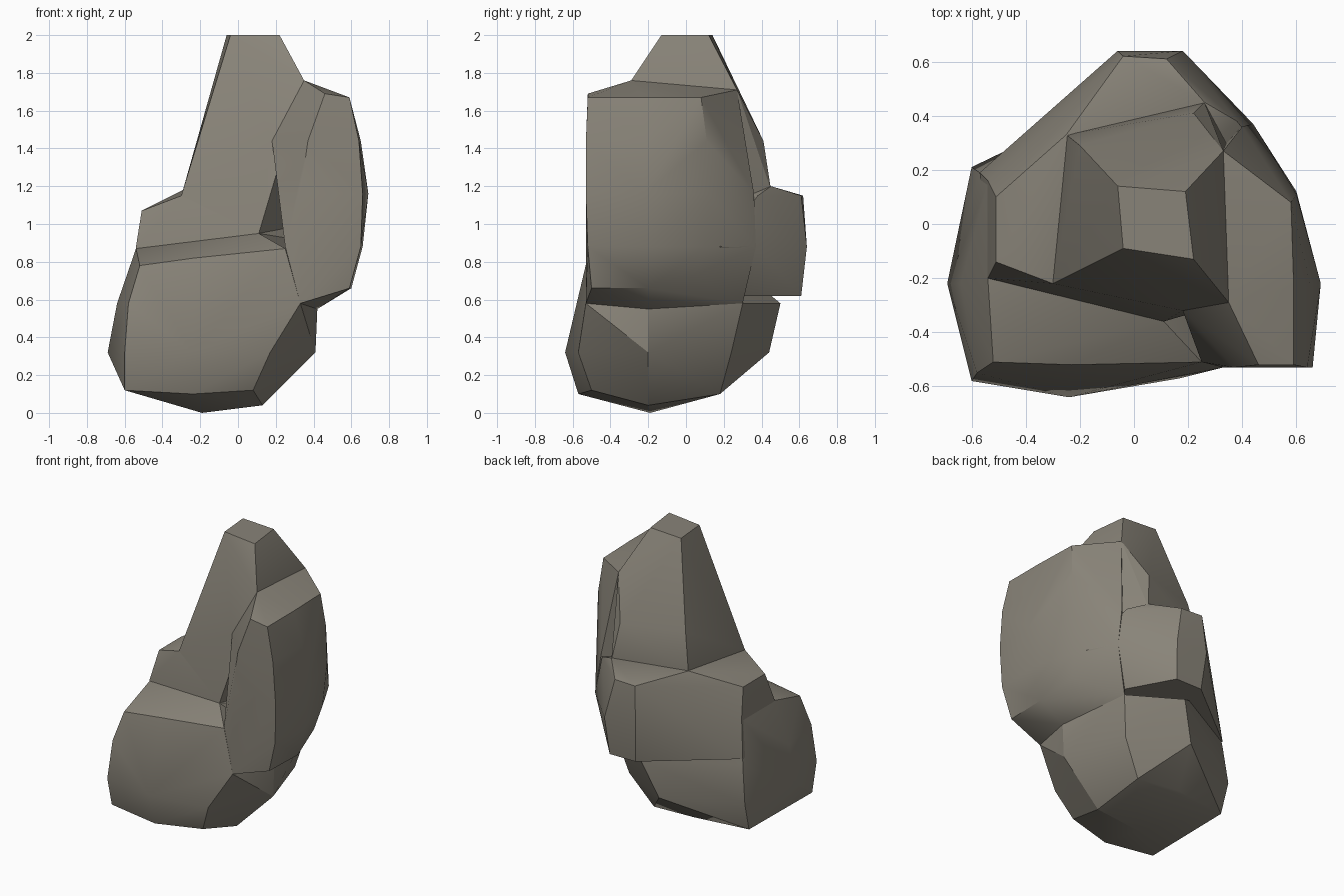
import bpy
import bmesh
import math

# Remove only the default cube
default_cube = bpy.data.objects.get("Cube")
if default_cube is not None:
    bpy.data.objects.remove(default_cube, do_unlink=True)

# One warm grey stone colour
stone = bpy.data.materials.new("warm_grey_stone")
stone_colour = (.25, .23, .19, 1)
stone.use_nodes = True
stone.diffuse_color = stone_colour
stone.node_tree.nodes["Principled BSDF"].inputs["Base Color"].default_value = stone_colour
stone.node_tree.nodes["Principled BSDF"].inputs["Roughness"].default_value = .9


def level(height, *corners):
    """Corners of one level; an optional third value raises or lowers that corner."""
    return [(corner[0], corner[1], height + sum(corner[2:])) for corner in corners]


def boulder(name, *levels):
    """Wrap stacked levels of corners in one faceted convex stone."""
    mesh = bpy.data.meshes.new(name)
    stone_object = bpy.data.objects.new(name, mesh)
    bpy.context.collection.objects.link(stone_object)

    bm = bmesh.new()
    for corners in levels:
        for position in corners:
            bm.verts.new(position)
    hull = bmesh.ops.convex_hull(bm, input=list(bm.verts))
    leftover = set(hull["geom_interior"]) | set(hull["geom_unused"])
    leftover = [item for item in leftover if isinstance(item, bmesh.types.BMVert)]
    bmesh.ops.delete(bm, geom=leftover, context="VERTS")
    bmesh.ops.recalc_face_normals(bm, faces=list(bm.faces))
    bm.to_mesh(mesh)
    bm.free()

    mesh.materials.append(stone)
    bpy.ops.object.select_all(action="DESELECT")
    stone_object.select_set(True)
    bpy.context.view_layer.objects.active = stone_object
    bpy.ops.object.shade_smooth_by_angle(angle=math.radians(24))
    return stone_object


# Broad base leaning to the front, with a sloping ledge on top
boulder(
    "base_boulder",
    level(0, (-.19, -.19), (.13, -.2, .04)),
    level(.12, (-.6, -.53), (-.24, -.57, -.02), (.08, -.5),
          (.12, .18, -.02), (-.2, .2), (-.59, .15)),
    level(.32, (-.6, -.58), (-.24, -.64), (.17, -.57), (.41, -.2),
          (.27, .24), (-.1, .44), (-.6, .21), (-.69, -.22)),
    level(.58, (-.58, -.55), (.33, -.53), (.42, -.2, -.03),
          (.33, .3), (0, .5), (-.57, .19), (-.64, -.22)),
    level(.87, (-.52, -.51, -.09), (-.23, -.52, -.05), (.25, -.51),
          (.11, -.36, .08), (-.54, -.2), (-.54, .15)),
)

# Middle mass bulging out at the back
boulder(
    "back_boulder",
    level(.62, (-.04, .61), (.16, .61), (.33, .3),
          (-.57, .19), (-.56, -.2), (.3, -.2)),
    level(.88, (-.06, .64), (.18, .64), (.44, .37), (.54, .18),
          (-.54, .16), (-.54, -.2), (.11, -.36, .07)),
    level(1.15, (-.04, .62), (.12, .61), (.38, .38), (.26, .45, .05),
          (-.25, .33, .05), (-.51, .1, -.08), (-.51, -.14, -.08), (-.3, -.22)),
)

# Tall slab on the side, undercut at the bottom
boulder(
    "side_slab",
    level(.58, (.33, -.53), (.42, -.2, -.03), (.33, .3)),
    level(.66, (.59, -.5), (.6, -.2), (.55, .05, .07)),
    level(.88, (.25, -.51), (.65, -.52), (.66, -.2), (.58, .1), (.44, .37)),
    level(1.16, (.33, -.53), (.66, -.53), (.69, -.22), (.6, .12), (.4, .36)),
    level(1.44, (.37, -.53), (.64, -.53), (.65, -.22), (.6, .11), (.18, -.32)),
    level(1.67, (.46, -.52, .02), (.59, -.52), (.59, -.23), (.58, .08),
          (.33, .27, .04), (.35, -.29, .09)),
)

# Tapering peak with a flat top
boulder(
    "peak",
    level(.95, (.11, -.36), (-.3, -.24), (-.25, .3), (.26, .42), (.4, .2)),
    level(1.18, (-.3, -.22, -.03), (-.25, .33), (.26, .45)),
    level(1.44, (.22, .41), (-.2, .29), (-.19, -.18), (.18, -.32)),
    level(1.73, (.35, -.29, .03), (.33, .27, -.02)),
    level(2, (-.04, -.09), (.22, -.13), (.19, .12), (-.06, .14)),
)
